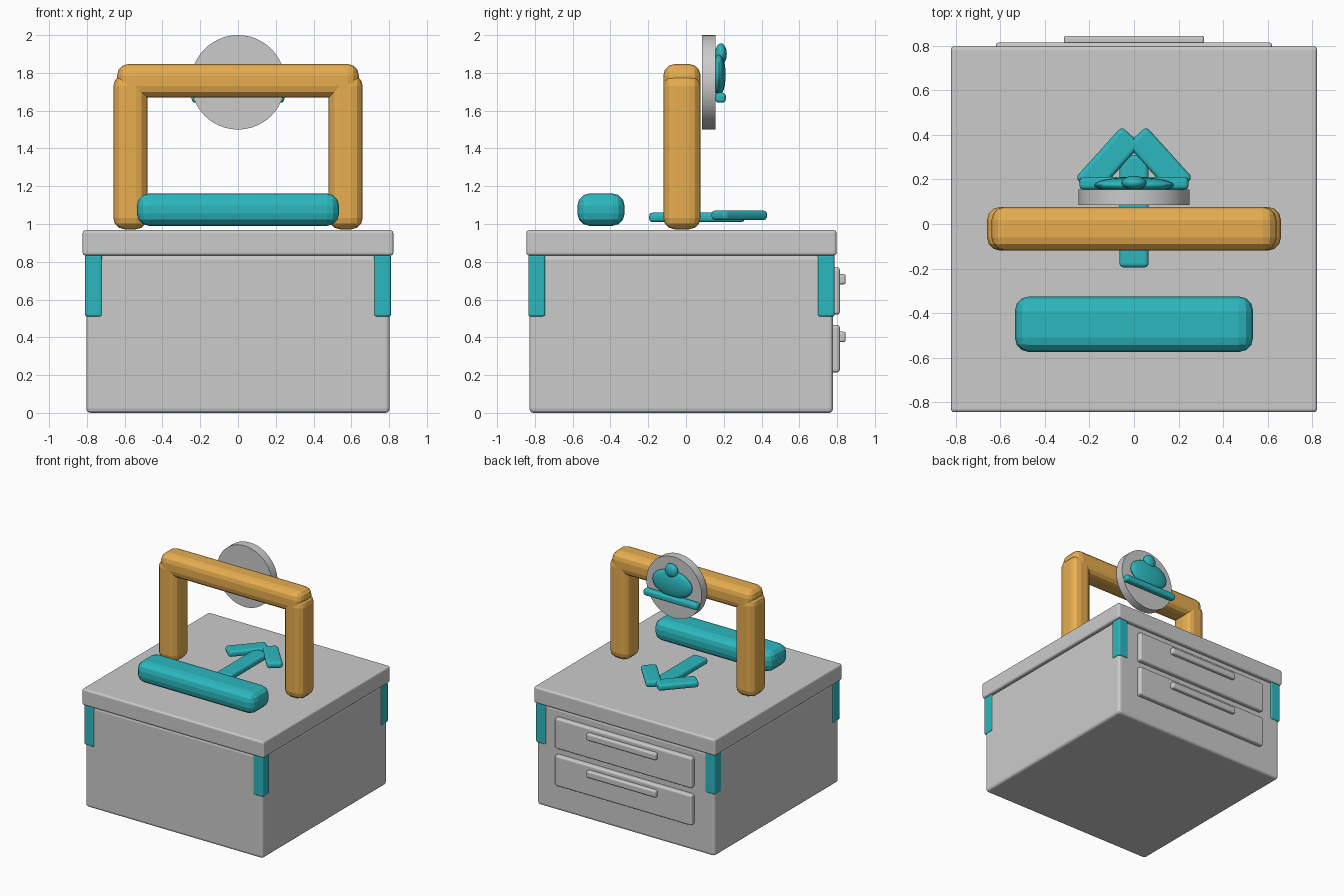
import bpy
from math import radians, pi

if "Cube" in bpy.data.objects:
    bpy.data.objects.remove(bpy.data.objects["Cube"])


def material(name, color):
    m = bpy.data.materials.new(name)
    m.diffuse_color = (*color, 1)
    m.use_nodes = True
    m.node_tree.nodes["Principled BSDF"].inputs["Base Color"].default_value = m.diffuse_color
    return m


ORANGE = material("orange", (0.80, 0.42, 0.08))
TEAL = material("teal", (0.025, 0.48, 0.52))


def finish(ob, name, mat, bevel=0, segments=3, smooth=30):
    ob.name = name
    bpy.ops.object.transform_apply(location=False, rotation=False, scale=True)
    if mat:
        ob.data.materials.append(mat)
    if bevel:
        b = ob.modifiers.new("bevel", 'BEVEL')
        b.width, b.segments = bevel, segments
        b.limit_method = 'ANGLE'
    if smooth:
        bpy.ops.object.shade_smooth_by_angle(angle=radians(smooth))
    return ob


def box(name, x, y, z, mat=None, bevel=0.02, segments=3, smooth=0, turn=0):
    """Rounded box from (min, max) pairs, optionally turned about z."""
    pairs = (x, y, z)
    bpy.ops.mesh.primitive_cube_add(size=1, location=[(a + b) / 2 for a, b in pairs],
                                    rotation=(0, 0, turn))
    ob = bpy.context.object
    ob.scale = [b - a for a, b in pairs]
    return finish(ob, name, mat, bevel, segments, smooth)


def ellipsoid(name, loc, radii, mat):
    bpy.ops.mesh.primitive_uv_sphere_add(segments=24, ring_count=12, location=loc)
    ob = bpy.context.object
    ob.scale = radii
    return finish(ob, name, mat, smooth=40)


# cabinet body and lid
box("cabinet_body", (-0.803, 0.803), (-0.828, 0.778), (0, 0.835), bevel=0.022)
box("cabinet_lid", (-0.822, 0.822), (-0.845, 0.797), (0.833, 0.967), bevel=0.015)

# drawers with pull handles on the back
for i, (z0, z1, h0) in enumerate(((0.52, 0.77, 0.68), (0.215, 0.465, 0.375))):
    box(f"drawer_front_{i}", (-0.62, 0.62), (0.75, 0.815), (z0, z1), bevel=0.015)
    box(f"drawer_handle_{i}", (-0.315, 0.315), (0.80, 0.845), (h0, h0 + 0.055), bevel=0.012)

# corner guards under the lid
for sx in (-1, 1):
    for y in (-0.79, 0.742):
        box("corner_guard", (sx * 0.765 - 0.045, sx * 0.765 + 0.045),
            (y - 0.045, y + 0.045), (0.51, 0.837), TEAL, 0.012)

# arch: two posts and a top bar
for sx in (-1, 1):
    box("arch_post", (sx * 0.57 - 0.09, sx * 0.57 + 0.09), (-0.12, 0.077),
        (0.972, 1.79), ORANGE, 0.06)
box("arch_top_bar", (-0.64, 0.64), (-0.12, 0.077), (1.67, 1.847), ORANGE, 0.06)

# padded roll at the front
box("front_roll", (-0.535, 0.535), (-0.575, -0.325), (0.99, 1.162), TEAL, 0.065)

# arrow on the lid
box("arrow_shaft", (-0.065, 0.065), (-0.195, 0.31), (1.01, 1.06), TEAL, 0.018)
for sx in (-1, 1):
    box("arrow_arm", (sx * 0.115 - 0.155, sx * 0.115 + 0.155), (0.222, 0.342),
        (1.02, 1.072), TEAL, 0.02, turn=-sx * radians(48))

# round sign behind the arch
bpy.ops.mesh.primitive_cylinder_add(vertices=48, radius=0.25, depth=0.07,
                                    location=(0, 0.12, 1.75), rotation=(pi / 2, 0, 0))
finish(bpy.context.object, "sign_disc", None, smooth=30)

# dish emblem on the sign: dome, knob and tray
ellipsoid("emblem_dome", (0, 0.175, 1.79), (0.18, 0.035, 0.11), TEAL)
ellipsoid("emblem_knob", (0, 0.185, 1.90), (0.056, 0.031, 0.056), TEAL)
box("emblem_tray", (-0.245, 0.245), (0.155, 0.211), (1.642, 1.695), TEAL, 0.018)
